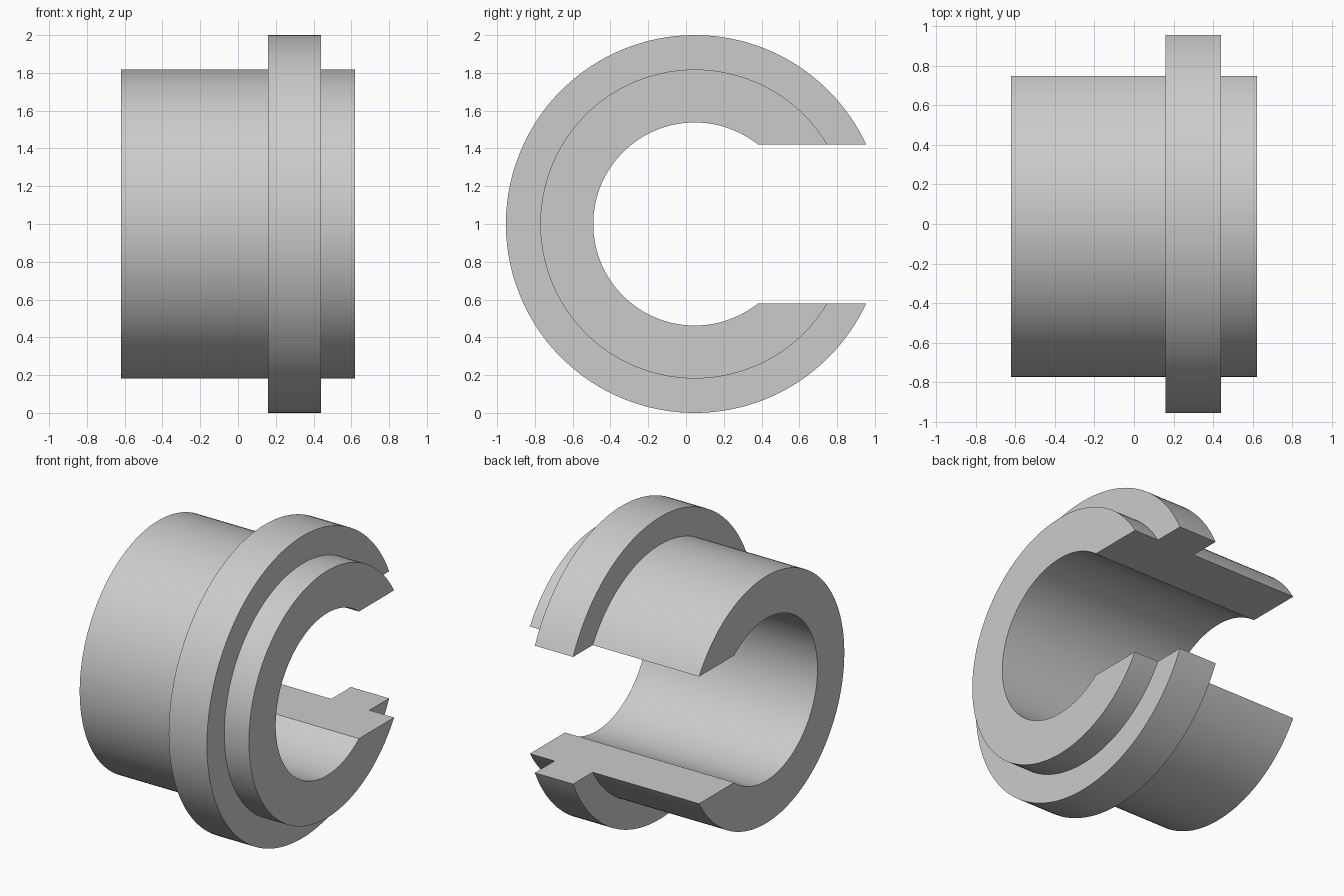
import bpy, bmesh
from math import asin, cos, sin, pi, radians

if "Cube" in bpy.data.objects:
    bpy.data.objects.remove(bpy.data.objects["Cube"], do_unlink=True)

BORE, SLEEVE, FLANGE = 0.5375, 0.818, 1.0   # radii
SLOT = 0.421                                # half height of the slot
CENTRE_Y = 0.0465
STEPS = 128

grey = bpy.data.materials.new("plain grey")
grey.use_nodes = True
colour = (0.6, 0.6, 0.6, 1)
grey.diffuse_color = colour
grey.node_tree.nodes["Principled BSDF"].inputs["Base Color"].default_value = colour

# Cross-section of the flanged sleeve: (x, radius)
profile = [(-0.62, BORE), (-0.62, SLEEVE), (0.16, SLEEVE), (0.16, FLANGE),
           (0.44, FLANGE), (0.44, SLEEVE), (0.62, SLEEVE), (0.62, BORE)]


def section(bm, t):
    """One ring section; each radius starts and stops on the flat slot walls."""
    verts = []
    for x, r in profile:
        start = asin(SLOT / r)
        a = start + t * (2 * pi - 2 * start)
        verts.append(bm.verts.new((x, CENTRE_Y + r * cos(a), 1 + r * sin(a))))
    return verts


# Sweep the section around the bore, leaving the slot open
bm = bmesh.new()
rings = [section(bm, i / STEPS) for i in range(STEPS + 1)]
n = len(profile)
for a, b in zip(rings, rings[1:]):
    for i in range(n):
        j = (i + 1) % n
        bm.faces.new((a[i], a[j], b[j], b[i]))

# Flat slot walls
bm.faces.new(rings[0])
bm.faces.new(rings[-1])
bmesh.ops.recalc_face_normals(bm, faces=bm.faces)

mesh = bpy.data.meshes.new("slotted_flanged_bushing")
bm.to_mesh(mesh)
bm.free()
mesh.materials.append(grey)
bushing = bpy.data.objects.new("slotted_flanged_bushing", mesh)
bpy.context.collection.objects.link(bushing)

# Smooth round walls, sharp rims
bpy.ops.object.select_all(action="DESELECT")
bushing.select_set(True)
bpy.context.view_layer.objects.active = bushing
bpy.ops.object.shade_smooth_by_angle(angle=radians(30))
